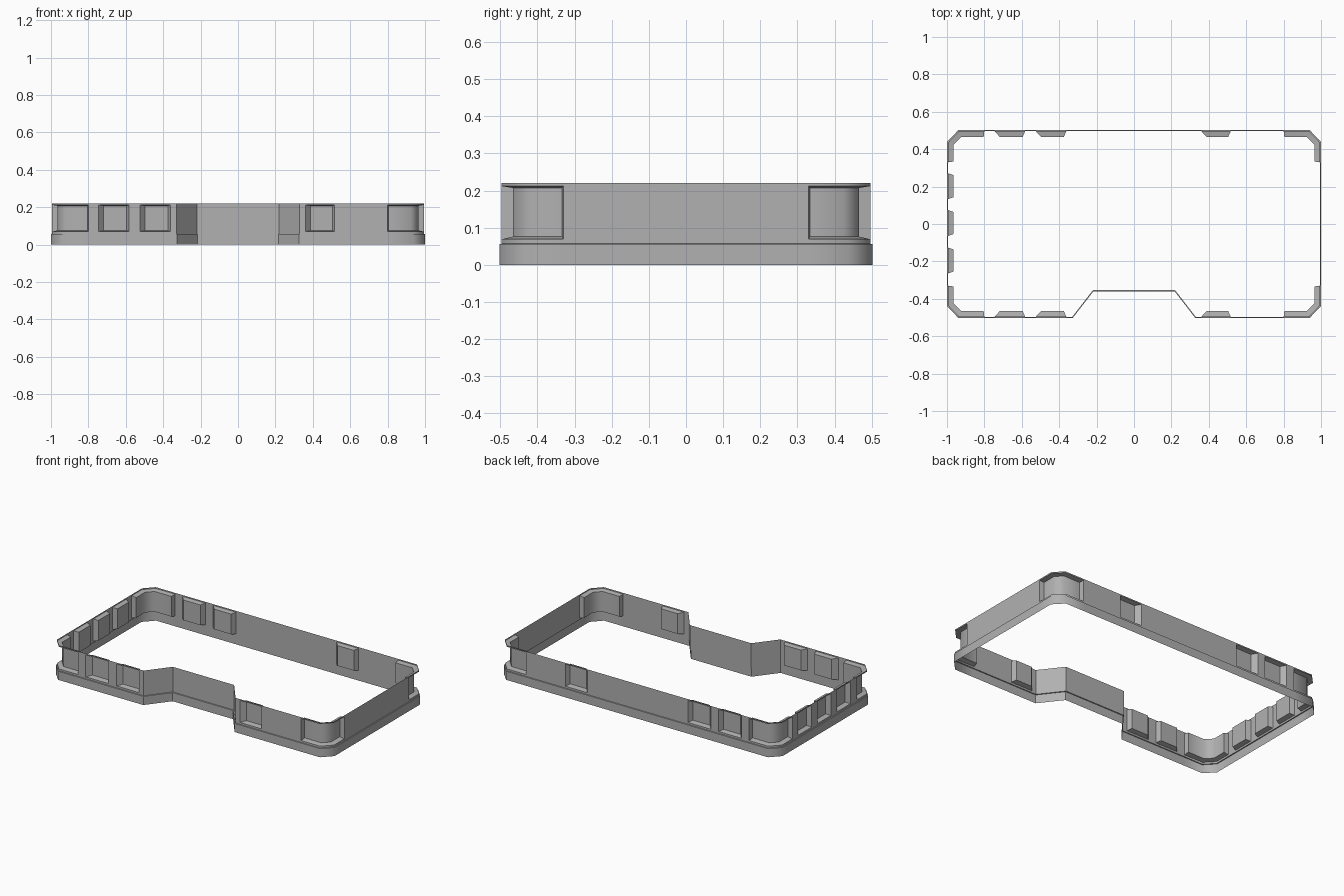
import bpy, bmesh
from math import radians
from mathutils import Vector

if "Cube" in bpy.data.objects:
    bpy.data.objects.remove(bpy.data.objects["Cube"])

W, H = 0.994, 0.496           # wall half-width and half-depth
CX, CY = 0.937, 0.436         # where the corner chamfers start
Z0, Z1, Z2, Z3 = 0.057, 0.069, 0.212, 0.22   # wall foot, sill, head, wall top
DEPTH = 0.030                 # window recess depth

grey = bpy.data.materials.new("dark_grey")
grey.diffuse_color = (0.44, 0.44, 0.44, 1)
grey.use_nodes = True
grey.node_tree.nodes["Principled BSDF"].inputs["Base Color"].default_value = grey.diffuse_color


def offset(pts, d, closed):
    """Mitred offset to the left of the path direction (inward)."""
    n, out = len(pts), []
    for i, p in enumerate(pts):
        ns = []
        for a, b in ((i - 1, i), (i, i + 1)):
            if closed or (a >= 0 and b < n):
                t = (pts[b % n] - pts[a % n]).normalized()
                ns.append(Vector((-t.y, t.x)))
        s = ns[0] + ns[-1]
        out.append(p + s * d / (1 + ns[0].dot(ns[-1])))
    return out


def add_strip(quads, a, za, b, zb):
    """Quads between two paths at different heights."""
    for i in range(len(a) - 1):
        quads.append([(*a[i], za), (*a[i + 1], za), (*b[i + 1], zb), (*b[i], zb)])


def make_object(name, quads):
    bm = bmesh.new()
    for q in quads:
        bm.faces.new([bm.verts.new(v) for v in q])
    bmesh.ops.remove_doubles(bm, verts=bm.verts, dist=1e-5)
    me = bpy.data.meshes.new(name)
    bm.to_mesh(me)
    bm.free()
    me.materials.append(grey)
    ob = bpy.data.objects.new(name, me)
    bpy.context.collection.objects.link(ob)
    bpy.ops.object.select_all(action='DESELECT')
    bpy.context.view_layer.objects.active = ob
    ob.select_set(True)
    bpy.ops.object.shade_smooth_by_angle(angle=radians(48))


# Sections run anticlockwise: (points, start jamb, end jamb); no jamb = plain wall
def corner(sx, sy):
    pts = [(sx * W, sy * 0.33), (sx * W, sy * CY), (sx * CX, sy * H), (sx * 0.8, sy * H)]
    return (pts if sx * sy > 0 else pts[::-1], 0.004, 0.004)


spans = [(-0.745, -0.582), (-0.525, -0.362), (0.36, 0.517)]
front = [([(a, -H), (b, -H)], 0.027, 0.013) for a, b in spans]
back = [([(b, H), (a, H)], 0.013, 0.027) for a, b in reversed(spans)]
left = [([(-W, y + 0.069), (-W, y - 0.069)], 0.01, 0.01) for y in (0.202, 0.005, -0.195)]
notch = ([(-0.33, -H), (-0.22, -0.354), (0.22, -0.354), (0.33, -H)], None, None)
sections = ([corner(-1, -1)] + front[:2] + [notch] + front[2:] + [corner(1, -1), corner(1, 1)]
            + back + [corner(-1, 1)] + left)
sections = [([Vector(p) for p in pts], j0, j1) for pts, j0, j1 in sections]

wall, recess, plinth, loop = [], [], [], []
for k, (pts, j0, j1) in enumerate(sections):
    loop += pts
    # plain wall up to the next section
    gap = [pts[-1], sections[(k + 1) % len(sections)][0][0]]
    add_strip(wall, gap, Z0, gap, Z3)
    if j0 is None:
        add_strip(wall, pts, Z0, pts, Z3)
        continue
    # bands under and over the window
    add_strip(wall, pts, Z0, pts, Z1)
    add_strip(wall, pts, Z2, pts, Z3)
    # recessed pane with sill, head and splayed jambs
    inner = offset(pts, DEPTH, False)
    inner[0] += (pts[1] - pts[0]).normalized() * j0
    inner[-1] -= (pts[-1] - pts[-2]).normalized() * j1
    zi1, zi2 = Z1 + 0.007, Z2 - 0.005
    add_strip(recess, pts, Z1, inner, zi1)
    add_strip(recess, inner, zi1, inner, zi2)
    add_strip(recess, inner, zi2, pts, Z2)
    recess.append([(*pts[0], Z1), (*inner[0], zi1), (*inner[0], zi2), (*pts[0], Z2)])
    recess.append([(*inner[-1], zi1), (*pts[-1], Z1), (*pts[-1], Z2), (*inner[-1], zi2)])

# plinth band with its small ledge
outer = offset(loop, -0.006, True)
outer.append(outer[0])
loop.append(loop[0])
add_strip(plinth, outer, 0, outer, 0.056)
add_strip(plinth, outer, 0.056, loop, Z0)

make_object("outer_wall", wall)
make_object("window_recesses", recess)
make_object("plinth", plinth)
